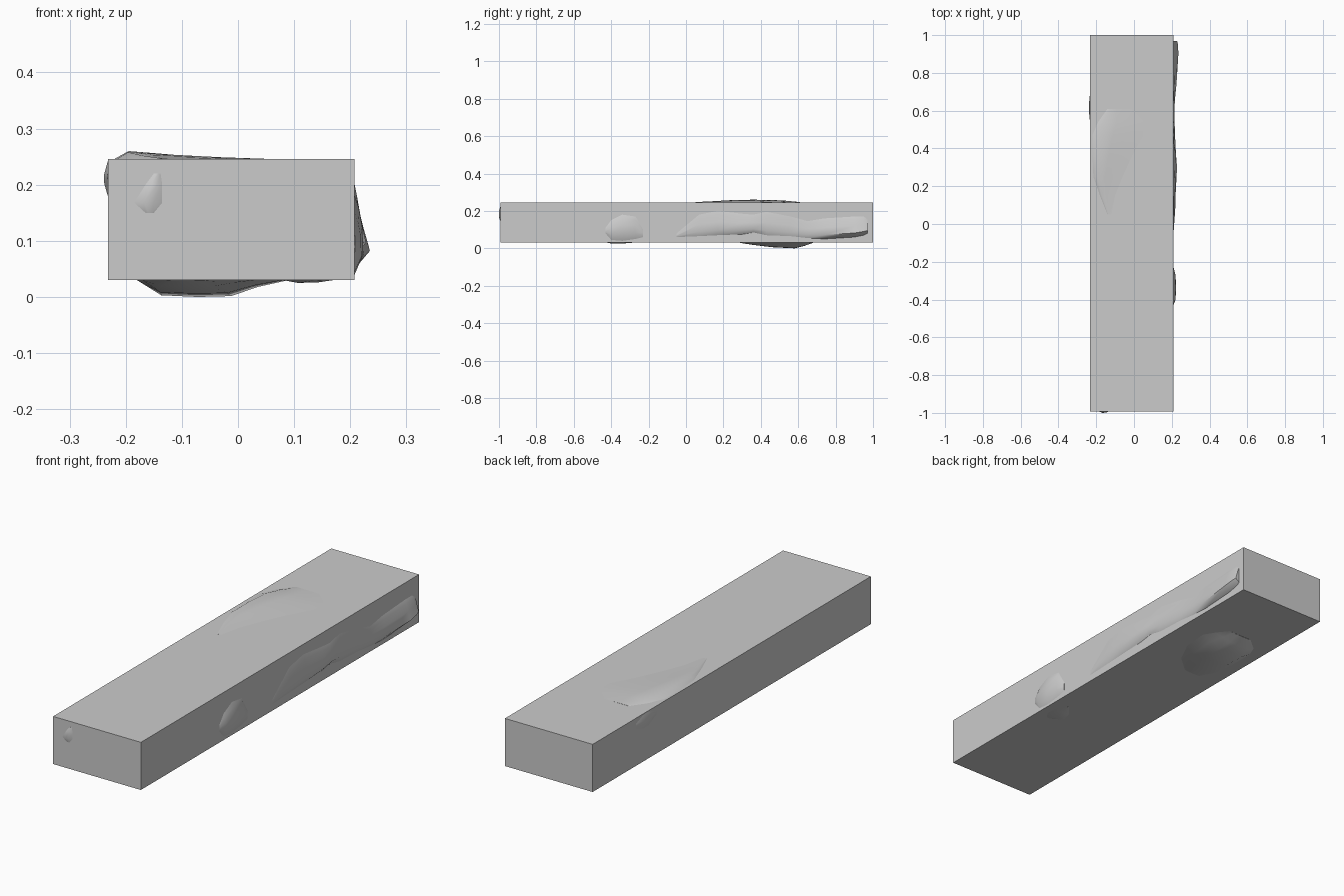
import bpy
import bmesh
from mathutils import Vector

cube = bpy.data.objects.get("Cube")
if cube:
    bpy.data.objects.remove(cube)

# Slab limits
LEFT, RIGHT = -0.232, 0.208
FRONT, BACK = -0.993, 1.0
BOTTOM, TOP = 0.03, 0.246
SINK = 0.01

grey = bpy.data.materials.new("stone grey")
grey.use_nodes = True
colour = (0.6, 0.6, 0.6, 1)
grey.diffuse_color = colour
grey.node_tree.nodes["Principled BSDF"].inputs["Base Color"].default_value = colour


def finish(name, bm):
    bmesh.ops.recalc_face_normals(bm, faces=bm.faces)
    mesh = bpy.data.meshes.new(name)
    bm.to_mesh(mesh)
    bm.free()
    mesh.materials.append(grey)
    obj = bpy.data.objects.new(name, mesh)
    bpy.context.collection.objects.link(obj)
    return obj


# Each side maps (along, across, height above the surface) to a point
SIDES = {
    "right": lambda a, c, h: Vector((RIGHT + h, a, c)),
    "left": lambda a, c, h: Vector((LEFT - h, a, c)),
    "top": lambda a, c, h: Vector((c, a, TOP + h)),
    "bottom": lambda a, c, h: Vector((c, a, BOTTOM - h)),
    "front": lambda a, c, h: Vector((c, FRONT - h, a)),
}


def lump(name, side, profile, stations):
    """Loft a shallow bulge; profile is (across fraction, height fraction),
    stations are (along, low edge, high edge, height)."""
    place = SIDES[side]
    bm = bmesh.new()
    rings = []
    for along, low, high, height in stations:
        section = [(low, -SINK), (low, 0)]
        section += [(low + f * (high - low), k * height) for f, k in profile]
        section += [(high, 0), (high, -SINK)]
        rings.append([bm.verts.new(place(along, c, h)) for c, h in section])
    for r, s in zip(rings, rings[1:]):
        for i in range(len(r)):
            j = (i + 1) % len(r)
            bm.faces.new((r[i], r[j], s[j], s[i]))
    bm.faces.new(rings[0])
    bm.faces.new(rings[-1])
    obj = finish(name, bm)
    bpy.ops.object.select_all(action="DESELECT")
    obj.select_set(True)
    bpy.context.view_layer.objects.active = obj
    bpy.ops.object.shade_smooth_by_angle(angle=0.8)


# Main slab
bm = bmesh.new()
bmesh.ops.create_cube(bm, size=1)
size = Vector((RIGHT - LEFT, BACK - FRONT, TOP - BOTTOM))
middle = Vector((RIGHT + LEFT, BACK + FRONT, TOP + BOTTOM)) / 2
bmesh.ops.scale(bm, vec=size, verts=bm.verts)
bmesh.ops.translate(bm, vec=middle, verts=bm.verts)
finish("slab", bm)

# Bulges on the right face
lump("long_side_ridge", "right", [(.2, 1), (.55, .6), (.85, .3)], [
    (-.05, .06, .08, .001), (.07, .065, .18, .01), (.17, .07, .2, .013),
    (.3, .075, .185, .02), (.36, .085, .18, .015), (.43, .07, .195, .011),
    (.56, .065, .17, .006), (.65, .055, .145, .008), (.74, .05, .16, .017),
    (.9, .06, .17, .027), (.95, .07, .17, .025), (.97, .08, .155, .02)])
lump("small_side_lump", "right", [(.25, 1), (.6, .9), (.85, .5)], [
    (-.43, .08, .11, .001), (-.4, .045, .15, .012), (-.34, .04, .18, .015),
    (-.27, .05, .17, .012), (-.23, .06, .1, .002)])

# Bulge on the top face
lump("top_swell", "top", [(.12, 1), (.4, .6), (.7, .25)], [
    (.05, -.14, -.12, .001), (.15, -.18, -.1, .006), (.25, -.215, -.06, .012),
    (.36, -.22, -.01, .014), (.47, -.22, .05, .012), (.54, -.19, .055, .008),
    (.61, -.14, -.02, .001)])

# Bulges under the slab
lump("under_swell", "bottom", [(.16, .9), (.4, 1), (.62, .95), (.8, .4)], [
    (.29, -.13, -.05, .001), (.36, -.17, .03, .012), (.46, -.18, .08, .024),
    (.58, -.18, .09, .03), (.63, -.16, .06, .018), (.68, -.1, .02, .001)])
lump("under_pebble", "bottom", [(.3, 1), (.7, .8)], [
    (-.42, .13, .15, .001), (-.39, .08, .17, .005), (-.34, .09, .17, .004),
    (-.29, .13, .15, .001)])

# Small bumps on the left and front faces
lump("left_bump", "left", [(.35, .9), (.6, 1)], [
    (.54, .21, .22, .001), (.6, .18, .242, .007), (.64, .18, .24, .006),
    (.69, .2, .22, .001)])
lump("front_bump", "front", [(.35, 1), (.7, .8)], [
    (.15, -.165, -.15, .002), (.168, -.185, -.135, .007),
    (.2, -.165, -.135, .006), (.22, -.15, -.138, .001)])
